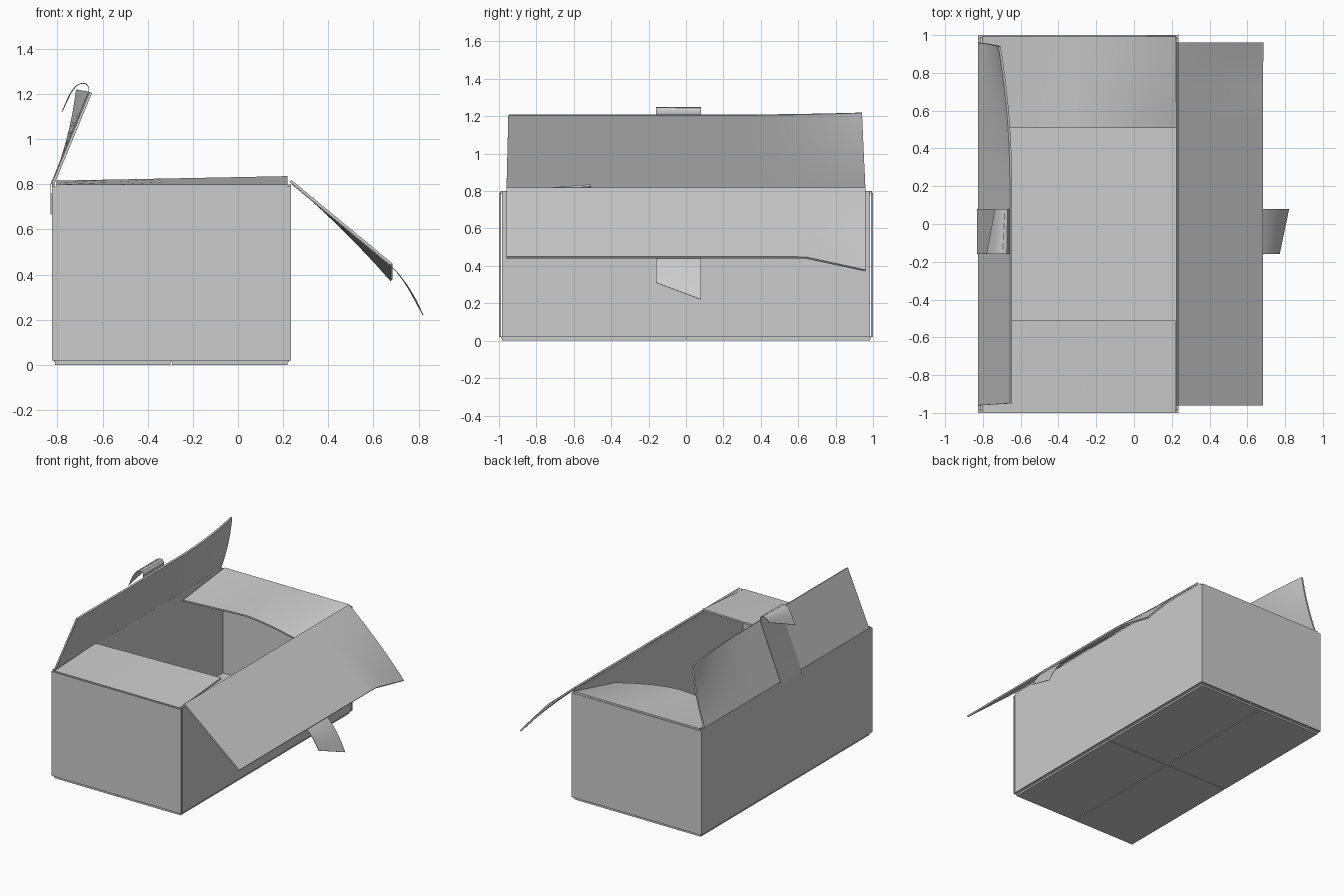
import bpy, bmesh, math
from mathutils import Vector

cube = bpy.data.objects.get("Cube")
if cube:
    bpy.data.objects.remove(cube, do_unlink=True)

card = bpy.data.materials.new("grey_cardboard")
card.use_nodes = True
GREY = (0.6, 0.6, 0.6, 1)
card.diffuse_color = GREY
card.node_tree.nodes["Principled BSDF"].inputs["Base Color"].default_value = GREY

LEFT, RIGHT = -0.825, 0.235      # outer faces of the long walls
MID = (LEFT + RIGHT) / 2
THICK = 0.012


def finish(name, bm):
    mesh = bpy.data.meshes.new(name)
    bm.to_mesh(mesh)
    bm.free()
    mesh.materials.append(card)
    obj = bpy.data.objects.new(name, mesh)
    bpy.context.collection.objects.link(obj)
    return obj


def box(name, lo, hi):
    lo, hi = Vector(lo), Vector(hi)
    bm = bmesh.new()
    bmesh.ops.create_cube(bm, size=1)
    for v in bm.verts:
        v.co = (lo + hi) / 2 + v.co * (hi - lo)
    return finish(name, bm)


def sheet(name, nu, nv, place, thick=THICK):
    """Bent board: place(u, v) gives the point for u, v in 0..1."""
    bm = bmesh.new()
    grid = [[bm.verts.new(place(i / nu, j / nv)) for j in range(nv + 1)]
            for i in range(nu + 1)]
    for i in range(nu):
        for j in range(nv):
            bm.faces.new((grid[i][j], grid[i + 1][j], grid[i + 1][j + 1], grid[i][j + 1]))
    obj = finish(name, bm)
    mod = obj.modifiers.new("board", "SOLIDIFY")
    mod.thickness = thick
    mod.offset = 0
    bpy.ops.object.select_all(action="DESELECT")
    obj.select_set(True)
    bpy.context.view_layer.objects.active = obj
    bpy.ops.object.modifier_apply(modifier="board")
    bpy.ops.object.shade_smooth_by_angle(angle=math.radians(30))
    return obj


# Walls
box("left_wall", (LEFT, -0.985, 0.02), (LEFT + THICK, 0.985, 0.8))
box("right_wall", (RIGHT - THICK, -0.985, 0.02), (RIGHT, 0.985, 0.8))
for name, s in (("front_wall", -1), ("back_wall", 1)):
    y = sorted((s, s * (1 - THICK)))
    box(name, (LEFT, y[0], 0.02), (RIGHT, y[1], 0.79))

# Floor and the four bottom panels
box("floor", (LEFT + 0.01, -0.99, 0.012), (RIGHT - 0.01, 0.99, 0.022))
for sx, xname in ((-1, "left"), (1, "right")):
    for sy, yname in ((-1, "front"), (1, "back")):
        xs = sorted((MID + sx * 0.003, MID + sx * 0.515))
        ys = sorted((sy * 0.003, sy * 0.985))
        box(f"bottom_panel_{yname}_{xname}", (xs[0], ys[0], 0), (xs[1], ys[1], 0.012))


# End flaps, folded inwards
def front_flap(u, v):
    x = -0.805 + 1.025 * u
    return x, -0.995 + 0.485 * v, 0.792 + v * (0.018 + 0.02 * u)


def back_flap(u, v):
    x = -0.805 + 1.025 * u
    t = (x + 0.3) / 0.52
    drop = 0.03 + 0.09 * max(0, t) ** 1.5 + 0.025 * max(0, -t)
    return x, 0.995 - 0.485 * v, 0.795 - drop * v


sheet("front_flap", 4, 2, front_flap)
sheet("back_flap", 12, 4, back_flap)


# Tall left flap, its back corner curling outwards
def left_flap(u, v):
    s = max(0, (u - 0.62) / 0.38) ** 2
    y = (-0.96 + 0.01 * v) + u * (1.92 - 0.03 * v)
    return -0.82 + 0.168 * v - 0.06 * s * v * v, y, 0.8 + 0.407 * v + 0.012 * s * v


# Hanging right flap, its back corner creased downwards
def right_flap(u, v):
    s = max(0, (u - 0.83) / 0.17)
    return 0.232 + 0.448 * v, -0.96 + 1.92 * u, 0.815 - 0.37 * v - 0.07 * s * v * v


sheet("left_flap", 24, 10, left_flap)
sheet("right_flap", 24, 6, right_flap)


# Tape strips, lofted between the paths of their two edges
def tape(name, stuck, front_tip, back_tip):
    front, back = stuck + front_tip, stuck + back_tip
    n = len(front) - 1

    def place(u, v):
        i = round(v * n)
        a = Vector((front[i][0], -0.16, front[i][1]))
        b = Vector((back[i][0], 0.08, back[i][1]))
        return a.lerp(b, u)
    sheet(name, 1, n, place, 0.003)


tape("left_tape",
     [(-0.828, 0.665), (-0.829, 0.8), (-0.661, 1.212), (-0.662, 1.23)],
     [(-0.675, 1.246), (-0.695, 1.247), (-0.722, 1.232), (-0.75, 1.19), (-0.78, 1.12)],
     [(-0.67, 1.242), (-0.683, 1.248), (-0.7, 1.245), (-0.718, 1.235), (-0.735, 1.215)])
tape("right_tape",
     [(0.24, 0.799), (0.674, 0.44)],
     [(0.7, 0.415), (0.727, 0.38), (0.75, 0.347), (0.77, 0.31)],
     [(0.71, 0.405), (0.75, 0.352), (0.79, 0.285), (0.82, 0.22)])
